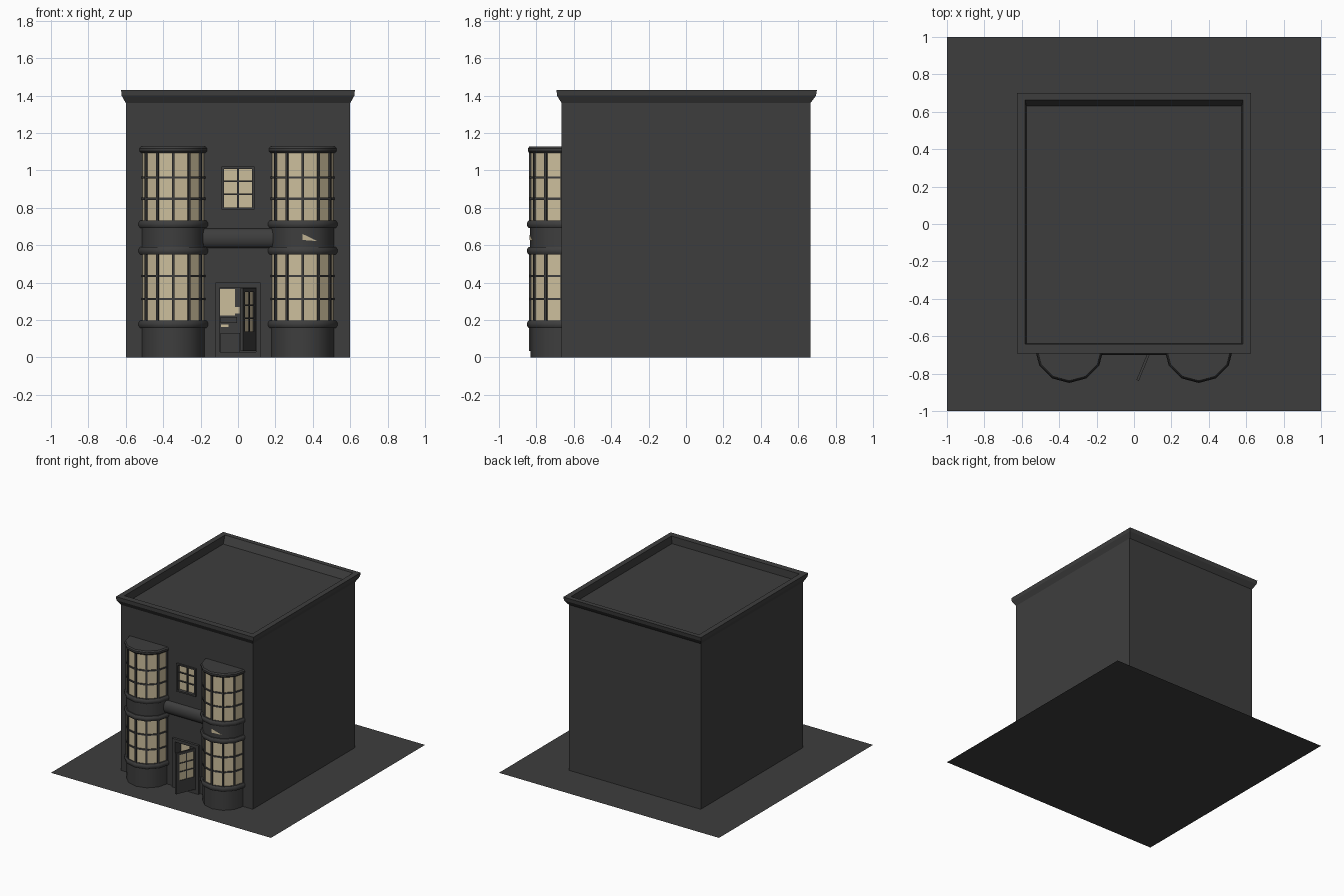
import bpy, bmesh
from math import radians, cos, sin, atan2
from mathutils import Matrix, Vector

cube = bpy.data.objects.get("Cube")
if cube:
    bpy.data.objects.remove(cube, do_unlink=True)


def material(name, rgb):
    m = bpy.data.materials.new(name)
    m.use_nodes = True
    m.diffuse_color = (*rgb, 1)
    m.node_tree.nodes["Principled BSDF"].inputs["Base Color"].default_value = (*rgb, 1)
    return m


STONE = material("dark_grey", (0.048, 0.048, 0.048))
GLASS = material("cream_glass", (0.6, 0.51, 0.33))
FRONT = -0.665


def finish(name, bm, mat, smooth=None):
    me = bpy.data.meshes.new(name)
    bm.to_mesh(me)
    bm.free()
    me.materials.append(mat)
    ob = bpy.data.objects.new(name, me)
    bpy.context.collection.objects.link(ob)
    if smooth:
        me.polygons.foreach_set("use_smooth", [True] * len(me.polygons))
        me.set_sharp_from_angle(angle=radians(smooth))
    return ob


def boxes(name, mat, spans, matrix=Matrix()):
    """One object made of boxes given as x, y, z ranges."""
    bm = bmesh.new()
    for (x0, x1), (y0, y1), (z0, z1) in spans:
        size = Matrix.Diagonal((x1 - x0, y1 - y0, z1 - z0, 1))
        centre = Matrix.Translation(((x0 + x1) / 2, (y0 + y1) / 2, (z0 + z1) / 2))
        bmesh.ops.create_cube(bm, size=1, matrix=matrix @ centre @ size)
    return finish(name, bm, mat)


def half_lathe(name, mat, cx, profiles, smooth=None):
    """Sweep (radius, height) profiles around the front half of a twelve-sided bay."""
    bm = bmesh.new()
    for profile in profiles:
        cols = []
        for k in range(7):
            a = radians(180 + 30 * k)
            cols.append([bm.verts.new((cx + r * cos(a), FRONT + r * sin(a), z)) for r, z in profile])
        for a, b in zip(cols, cols[1:]):
            for j in range(len(profile) - 1):
                bm.faces.new((a[j], b[j], b[j + 1], a[j + 1]))
    bmesh.ops.remove_doubles(bm, verts=bm.verts, dist=0.0001)
    return finish(name, bm, mat, smooth)


# Ground slab
bm = bmesh.new()
bmesh.ops.create_grid(bm, x_segments=1, y_segments=1, size=1)
finish("ground", bm, STONE)

# Building shell with flared cornice and sunken roof: half width, front, back, height
rings = [(0.6, -0.665, 0.665, 0), (0.6, -0.665, 0.665, 1.36), (0.622, -0.69, 0.695, 1.4),
         (0.625, -0.692, 0.7, 1.43), (0.582, -0.642, 0.662, 1.43), (0.575, -0.64, 0.63, 1.37)]
bm = bmesh.new()
loops = [[bm.verts.new(p) for p in ((-w, f, z), (w, f, z), (w, b, z), (-w, b, z))]
         for w, f, b, z in rings]
for low, high in zip(loops, loops[1:]):
    for i in range(4):
        j = (i + 1) % 4
        bm.faces.new((low[i], low[j], high[j], high[i]))
bm.faces.new(loops[-1])
bm.faces.new(reversed(loops[0]))
walls = finish("building_walls", bm, STONE)

# Door and window recesses
cutter = boxes("opening_cutter", STONE, [((-0.095, 0.095), (-0.8, -0.6), (0.03, 0.375)),
                                         ((-0.076, 0.076), (-0.8, -0.645), (0.802, 1.008))])
cutter.hide_render = True
cutter.hide_viewport = True
cut = walls.modifiers.new("openings", "BOOLEAN")
cut.operation = "DIFFERENCE"
cut.solver = "EXACT"
cut.object = cutter


def band(z0, z1, r=0.185):
    """Rounded moulding profile."""
    h = z1 - z0
    return [(0.16, z0), (r - 0.008, z0), (r, z0 + h * 0.3), (r, z0 + h * 0.7),
            (r - 0.008, z1), (0.16, z1)]


# Two-storey bay windows, one on each side
for side, cx in (("right", -0.346), ("left", 0.346)):
    half_lathe(side + "_bay_stone", STONE, cx,
               [[(0.166, 0), (0.166, 0.17)], [(0.168, 0.57), (0.168, 0.71)]], 35)
    half_lathe(side + "_bay_mouldings", STONE, cx,
               [band(0.157, 0.198), band(0.55, 0.59), band(0.692, 0.732),
                band(1.093, 1.127, 0.181) + [(0, 1.127)]], 35)
    half_lathe(side + "_bay_glass", GLASS, cx,
               [[(0.166, z), (0.166, z + 0.4)] for z in (0.17, 0.71)])
    half_lathe(side + "_bay_crossbars", STONE, cx,
               [[(0.16, z - 0.006), (0.173, z - 0.006), (0.173, z + 0.006), (0.16, z + 0.006)]
                for z in (0.313, 0.435, 0.848, 0.962)])
    for k in range(7):
        turn = Matrix.Translation((cx, FRONT, 0)) @ Matrix.Rotation(radians(180 + 30 * k), 4, "Z")
        boxes(side + "_bay_mullion", STONE,
              [((0.158, 0.174), (-0.007, 0.007), (z, z + 0.37)) for z in (0.19, 0.73)], turn)

# Loose pane corner on the left bay, lying against one facet
bm = bmesh.new()
a, b = [Vector((0.346 + 0.173 * sin(radians(t)), FRONT - 0.173 * cos(radians(t)), 0)) for t in (0, 30)]
bm.faces.new([bm.verts.new(a.lerp(b, t) + Vector((0, 0, z)))
              for t, z in ((0, 0.628), (0.9, 0.622), (0, 0.66))])
finish("pane_corner", bm, GLASS)

# Rounded fascia between the bays
bm = bmesh.new()
arc = [(FRONT - 0.035 * sin(radians(t)), 0.637 - 0.052 * cos(radians(t))) for t in range(0, 181, 20)]
ends = [[bm.verts.new((x, y, z)) for y, z in arc] for x in (-0.19, 0.19)]
for i in range(len(arc) - 1):
    bm.faces.new((ends[0][i], ends[1][i], ends[1][i + 1], ends[0][i + 1]))
finish("fascia", bm, STONE, 40)

# Small upper window
boxes("upper_window_glass", GLASS, [((-0.076, 0.076), (-0.651, -0.643), (0.802, 1.008))])
bars = [((-0.005, 0.005), (-0.66, -0.645), (0.802, 1.008))]
bars += [((-0.076, 0.076), (-0.66, -0.645), (z - 0.004, z + 0.004)) for z in (0.873, 0.943)]
boxes("upper_window_bars", STONE, bars)
rim = [((s - 0.006, s + 0.006), (-0.678, -0.65), (0.79, 1.02)) for s in (-0.082, 0.082)]
rim += [((-0.076, 0.076), (-0.678, -0.65), (z - 0.006, z + 0.006)) for z in (0.796, 1.014)]
boxes("upper_window_frame", STONE, rim)

# Door surround
boxes("door_frame", STONE, [((-0.12, -0.095), (-0.685, -0.66), (0, 0.4)),
                            ((0.095, 0.12), (-0.685, -0.66), (0, 0.4)),
                            ((-0.095, 0.095), (-0.685, -0.66), (0.375, 0.4)),
                            ((-0.095, 0.095), (-0.685, -0.66), (0, 0.03))])

# Things seen inside the doorway
boxes("interior_lit_panels", GLASS, [((-0.095, -0.015), (-0.607, -0.599), (0.225, 0.367)),
                                     ((-0.025, 0.008), (-0.607, -0.599), (0.235, 0.27)),
                                     ((-0.09, -0.05), (-0.607, -0.599), (0.163, 0.175))])
boxes("interior_counter", STONE, [((-0.093, 0.01), (-0.63, -0.6), (0.03, 0.13)),
                                  ((-0.093, -0.005), (-0.62, -0.6), (0.185, 0.215))])

# Open glazed door, swung outward
swing = Matrix.Translation((0.09, FRONT, 0)) @ Matrix.Rotation(atan2(-0.17, -0.07), 4, "Z")
T = (-0.007, 0.007)
leaf = [((0, 0.03), T, (0.035, 0.372)), ((0.155, 0.185), T, (0.035, 0.372)),
        ((0.03, 0.155), T, (0.035, 0.14)), ((0.03, 0.155), T, (0.35, 0.372)),
        ((0.088, 0.097), T, (0.14, 0.35))]
leaf += [((0.03, 0.155), T, (z - 0.004, z + 0.004)) for z in (0.21, 0.28)]
boxes("open_door", STONE, leaf, swing)
boxes("open_door_glass", GLASS, [((0.03, 0.155), (-0.002, 0.002), (0.14, 0.35))], swing)
